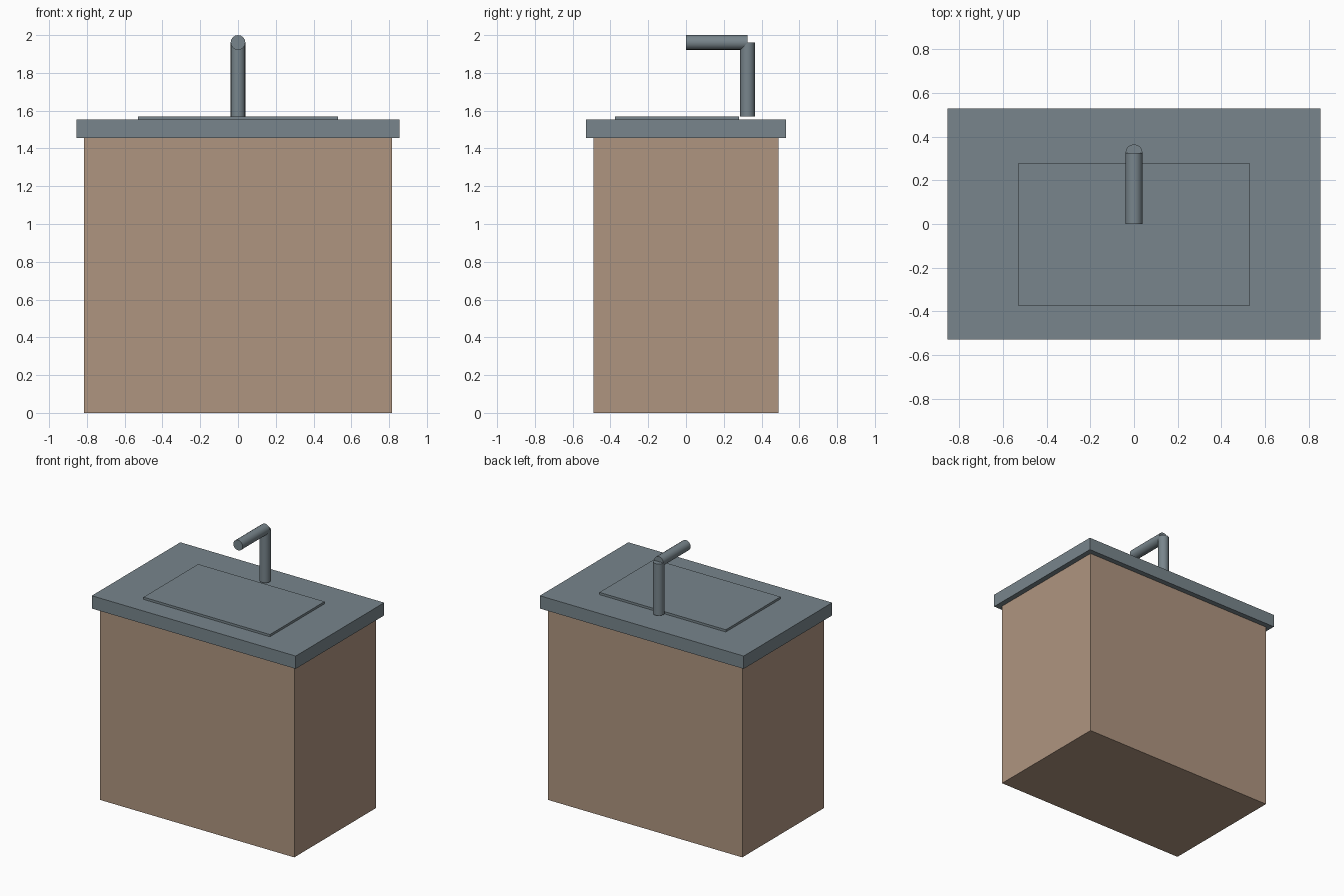
import bpy
import math

if "Cube" in bpy.data.objects:
    bpy.data.objects.remove(bpy.data.objects["Cube"])


def material(name, rgb):
    m = bpy.data.materials.new(name)
    m.diffuse_color = (*rgb, 1)
    m.use_nodes = True
    m.node_tree.nodes["Principled BSDF"].inputs["Base Color"].default_value = m.diffuse_color
    return m


wood = material("warm wood", (0.43, 0.30, 0.216))
stone = material("slate grey", (0.188, 0.235, 0.262))


def box(name, lo, hi, mat):
    bpy.ops.mesh.primitive_cube_add(size=1, location=[(a + b) / 2 for a, b in zip(lo, hi)])
    ob = bpy.context.object
    ob.name = name
    ob.scale = [b - a for a, b in zip(lo, hi)]
    bpy.ops.object.transform_apply(location=False, rotation=False, scale=True)
    ob.data.materials.append(mat)


def tube(name, centre, length, tilt, mat):
    bpy.ops.mesh.primitive_cylinder_add(vertices=16, radius=0.039, depth=length,
                                        location=centre, rotation=(tilt, 0, 0))
    ob = bpy.context.object
    ob.name = name
    ob.data.materials.append(mat)
    bpy.ops.object.shade_smooth_by_angle(angle=math.radians(40))


# Cabinet, counter and raised basin panel
box("cabinet", (-0.815, -0.49, 0), (0.815, 0.49, 1.455), wood)
box("countertop", (-0.855, -0.53, 1.455), (0.855, 0.53, 1.552), stone)
box("basin", (-0.53, -0.375, 1.552), (0.53, 0.28, 1.569), stone)

# Tap: upright post and forward spout
tube("tap_post", (0, 0.326, 1.765), 0.392, 0, stone)
tube("tap_spout", (0, 0.163, 1.961), 0.326, math.pi / 2, stone)
